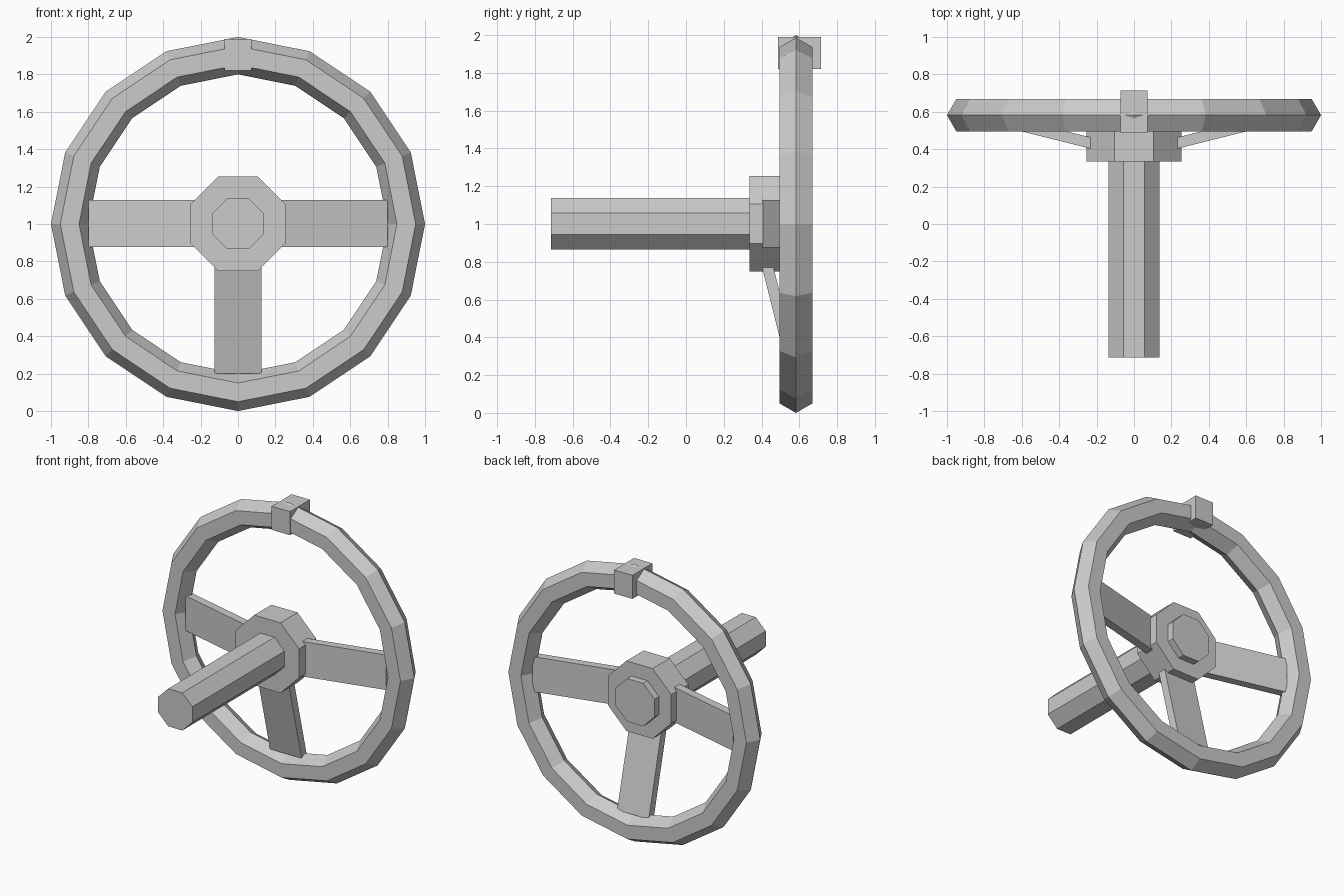
import bpy
import bmesh
from math import cos, sin, pi, radians
from mathutils import Matrix, Vector

cube = bpy.data.objects.get("Cube")
if cube:
    bpy.data.objects.remove(cube, do_unlink=True)

CENTRE_Z = 1.002

grey = bpy.data.materials.new("plain grey")
grey.use_nodes = True
grey.diffuse_color = (0.6, 0.6, 0.6, 1)
grey.node_tree.nodes["Principled BSDF"].inputs["Base Color"].default_value = (0.6, 0.6, 0.6, 1)


def finish(name, bm):
    bmesh.ops.recalc_face_normals(bm, faces=bm.faces)
    mesh = bpy.data.meshes.new(name)
    bm.to_mesh(mesh)
    bm.free()
    mesh.materials.append(grey)
    obj = bpy.data.objects.new(name, mesh)
    bpy.context.collection.objects.link(obj)
    return obj


def octagon_bar(name, apothem, y0, y1):
    """Eight-sided bar along y with a flat side on top."""
    bm = bmesh.new()
    r = apothem / cos(pi / 8)
    bmesh.ops.create_cone(bm, cap_ends=True, segments=8, radius1=r, radius2=r, depth=y1 - y0)
    bmesh.ops.rotate(bm, verts=bm.verts, matrix=Matrix.Rotation(pi / 8, 3, 'Z'))
    bmesh.ops.rotate(bm, verts=bm.verts, matrix=Matrix.Rotation(pi / 2, 3, 'X'))
    bmesh.ops.translate(bm, verts=bm.verts, vec=(0, (y0 + y1) / 2, CENTRE_Z))
    return finish(name, bm)


def rim(major, minor, y, steps=16, sides=6):
    """Sixteen-sided ring with a hexagonal section."""
    bm = bmesh.new()
    rings = []
    for i in range(steps):
        a = 2 * pi * i / steps
        ring = []
        for j in range(sides):
            b = 2 * pi * j / sides
            r = major + minor * cos(b)
            ring.append(bm.verts.new((r * cos(a), y + minor * sin(b), CENTRE_Z - 0.002 + r * sin(a))))
        rings.append(ring)
    for i in range(steps):
        here, after = rings[i], rings[(i + 1) % steps]
        for j in range(sides):
            k = (j + 1) % sides
            bm.faces.new((here[j], here[k], after[k], after[j]))
    return finish("rim", bm)


def spoke(name, angle):
    """Slanted flat bar from the hub out to the rim, turned about the y axis."""
    bm = bmesh.new()
    profile = [(0.2, 0.395), (0.8, 0.545), (0.8, 0.605), (0.2, 0.455)]
    face = bm.faces.new([bm.verts.new((x, y, -0.126)) for x, y in profile])
    made = bmesh.ops.extrude_face_region(bm, geom=[face])["geom"]
    top = [v for v in made if isinstance(v, bmesh.types.BMVert)]
    bmesh.ops.translate(bm, verts=top, vec=(0, 0, 0.252))
    bmesh.ops.rotate(bm, verts=bm.verts, matrix=Matrix.Rotation(radians(angle), 3, 'Y'))
    bmesh.ops.translate(bm, verts=bm.verts, vec=(0, 0, CENTRE_Z))
    return finish(name, bm)


def block(name, low, high):
    bm = bmesh.new()
    low, high = Vector(low), Vector(high)
    bmesh.ops.create_cube(bm, size=1)
    bmesh.ops.scale(bm, verts=bm.verts, vec=high - low)
    bmesh.ops.translate(bm, verts=bm.verts, vec=(low + high) / 2)
    return finish(name, bm)


# Ring and its top marker
rim(0.9, 0.1, 0.582)
block("top_marker", (-0.073, 0.488, 1.82), (0.073, 0.715, 1.99))

# Column, hub and rear cap
octagon_bar("column", 0.136, -0.715, 0.34)
octagon_bar("hub", 0.253, 0.335, 0.53)
octagon_bar("hub_cap", 0.155, 0.525, 0.58)

# Three spokes: left, bottom and right
for label, turn in (("left", 0), ("bottom", 90), ("right", 180)):
    spoke(label + "_spoke", turn)
